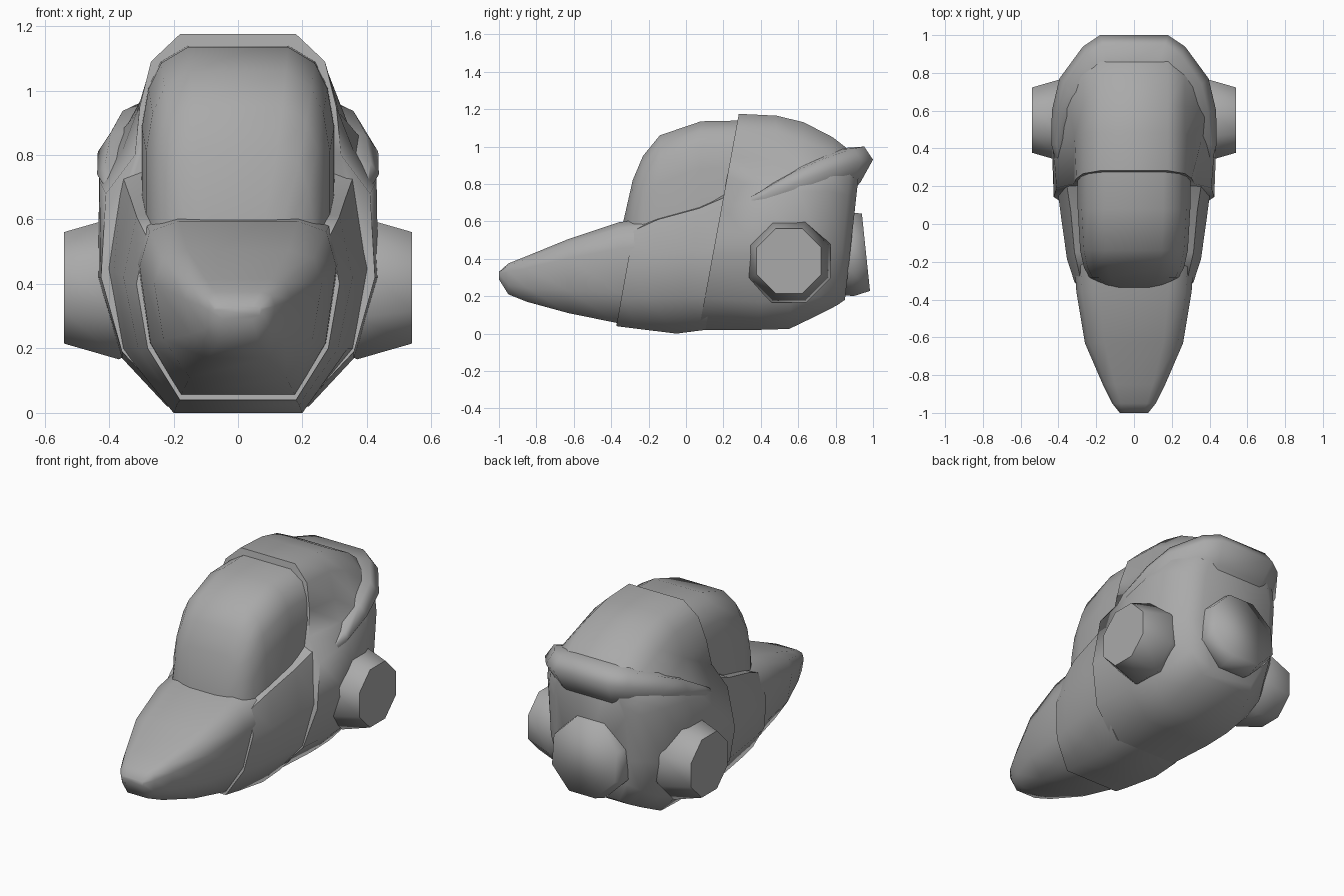
import bpy, bmesh, math
from mathutils import Vector, Matrix

cube = bpy.data.objects.get("Cube")
if cube:
    bpy.data.objects.remove(cube, do_unlink=True)

grey = bpy.data.materials.new("hull_grey")
grey.use_nodes = True
grey.diffuse_color = (0.4, 0.4, 0.4, 1)
grey.node_tree.nodes["Principled BSDF"].inputs["Base Color"].default_value = (0.4, 0.4, 0.4, 1)


def skin(name, rings, angle=50):
    """Bridge matching closed rings, cap both ends and shade smooth."""
    bm = bmesh.new()
    loops = [[bm.verts.new(p) for p in ring] for ring in rings]
    for a, b in zip(loops, loops[1:]):
        for i in range(len(a)):
            j = (i + 1) % len(a)
            bm.faces.new((a[i], a[j], b[j], b[i]))
    bm.faces.new(loops[0])
    bm.faces.new(loops[-1])
    bmesh.ops.recalc_face_normals(bm, faces=bm.faces)
    mesh = bpy.data.meshes.new(name)
    bm.to_mesh(mesh)
    bm.free()
    mesh.materials.append(grey)
    obj = bpy.data.objects.new(name, mesh)
    bpy.context.collection.objects.link(obj)
    bpy.ops.object.select_all(action='DESELECT')
    obj.select_set(True)
    bpy.context.view_layer.objects.active = obj
    bpy.ops.object.shade_smooth_by_angle(angle=math.radians(angle))
    return obj


def section(y, half, slant=0.0):
    """Symmetric ring from a right half profile listed top to bottom."""
    full = half + [(-x, z) for x, z in reversed(half)]
    return [Vector((x, y + slant * z, z)) for x, z in full]


def scaled(shape, w, low, high):
    return [(x * w, low + z * (high - low)) for x, z in shape]


def pod(name, rings, matrix, angle=44):
    """Octagonal barrel along local z from (distance, radius) rings."""
    angles = [math.pi / 8 + i * math.pi / 4 for i in range(8)]
    skin(name, [[matrix @ Vector((r * math.cos(a), r * math.sin(a), d)) for a in angles]
                for d, r in rings], angle)


# Nose cone
nose_shape = [(0.6, 1), (0.9, 0.94), (1, 0.74), (0.89, 0.3), (0.58, 0)]
nose = [(-1.0, 0.075, 0.29, 0.33), (-0.95, 0.115, 0.21, 0.375), (-0.85, 0.165, 0.17, 0.415),
        (-0.63, 0.26, 0.11, 0.505), (-0.36, 0.305, 0.055, 0.595), (-0.13, 0.32, 0.05, 0.625)]
skin("nose_cone", [section(y, scaled(nose_shape, w, lo, hi)) for y, w, lo, hi in nose], 75)

# Middle hull, with slanted front and rear edges
skin("middle_hull", [
    section(-0.38, [(0.2, 0.57), (0.285, 0.55), (0.315, 0.4), (0.28, 0.2), (0.18, 0.04)], 0.18),
    section(-0.26, [(0.22, 0.62), (0.315, 0.61), (0.355, 0.42), (0.31, 0.2), (0.19, 0.025)], 0.18),
    section(-0.05, [(0.25, 0.68), (0.335, 0.67), (0.385, 0.44), (0.34, 0.2), (0.2, 0.0)], 0.18),
    section(0.1, [(0.28, 0.77), (0.36, 0.74), (0.405, 0.45), (0.36, 0.2), (0.21, 0.02)], 0.18)], 60)

# Canopy bubble
canopy_rows = [(-0.335, 0.16, 0.6), (-0.285, 0.235, 0.82), (-0.23, 0.265, 0.95),
               (-0.14, 0.285, 1.06), (0.08, 0.298, 1.135), (0.34, 0.3, 1.14)]
skin("canopy", [section(y, [(w * 0.52, top), (w * 0.8, top - 0.05), (w * 0.93, top - 0.13),
                            (w, top - 0.25), (w, min(0.5, top - 0.27))])
                for y, w, top in canopy_rows])

# Rear hull and the fairing behind the canopy, rounded in at the back
skin("rear_hull", [
    section(0.065, [(0.18, 1.175), (0.27, 1.09), (0.305, 0.95), (0.32, 0.8),
                    (0.41, 0.68), (0.425, 0.42), (0.36, 0.19), (0.2, 0.02)], 0.185),
    section(0.38, [(0.18, 1.165), (0.27, 1.08), (0.315, 0.93), (0.36, 0.81),
                   (0.43, 0.72), (0.435, 0.42), (0.36, 0.17), (0.22, 0.02)], 0.09),
    section(0.55, [(0.18, 1.13), (0.27, 1.03), (0.34, 0.9), (0.4, 0.83),
                   (0.43, 0.76), (0.43, 0.42), (0.35, 0.17), (0.22, 0.025)], 0.07),
    section(0.7, [(0.18, 1.05), (0.27, 0.97), (0.33, 0.9), (0.37, 0.85),
                  (0.385, 0.76), (0.38, 0.42), (0.32, 0.2), (0.2, 0.1)], 0.08),
    section(0.79, [(0.18, 0.97), (0.24, 0.92), (0.27, 0.87), (0.29, 0.82),
                   (0.305, 0.74), (0.31, 0.45), (0.27, 0.26), (0.18, 0.15)], 0.1),
    section(0.83, [(0.14, 0.92), (0.18, 0.88), (0.2, 0.84), (0.22, 0.79),
                   (0.235, 0.72), (0.24, 0.45), (0.21, 0.3), (0.15, 0.18)], 0.11)], 75)

# Raised lip wrapping around the back and blending into the sides
lip_path = [(0.4, 0.28, 0.68, 0.15), (0.437, 0.42, 0.74, 0.5), (0.435, 0.6, 0.81, 0.85),
            (0.395, 0.77, 0.87, 0.95), (0.27, 0.94, 0.92, 1), (0.18, 1.0, 0.93, 1)]
lip_path += [(-x, y, z, s) for x, y, z, s in reversed(lip_path)]
lip_rings = []
for x, y, z, s in lip_path:
    out = Vector((x, y - 0.45, 0)).normalized()
    lip_rings.append([Vector((x, y, z)) + s * (out * d + Vector((0, 0, h)))
                      for d, h in [(0, 0), (-0.05, 0.07), (-0.2, 0.06), (-0.2, -0.26), (-0.07, -0.12)]])
skin("rear_lip", lip_rings, 80)

# Side engines
for side, label in ((1, "left"), (-1, "right")):
    pod(label + "_engine", [(0.26, 0.18), (0.37, 0.24), (0.54, 0.187)],
        Matrix.Translation((0, 0.55, 0.388)) @ Matrix.Rotation(side * math.pi / 2, 4, 'Y'))

# Rear thruster, tilted slightly upward
pod("rear_thruster", [(-0.2, 0.22), (-0.09, 0.245), (0, 0.225)],
    Matrix.Translation((0, 0.962, 0.435)) @ Matrix.Rotation(math.radians(-84), 4, 'X'), 100)
